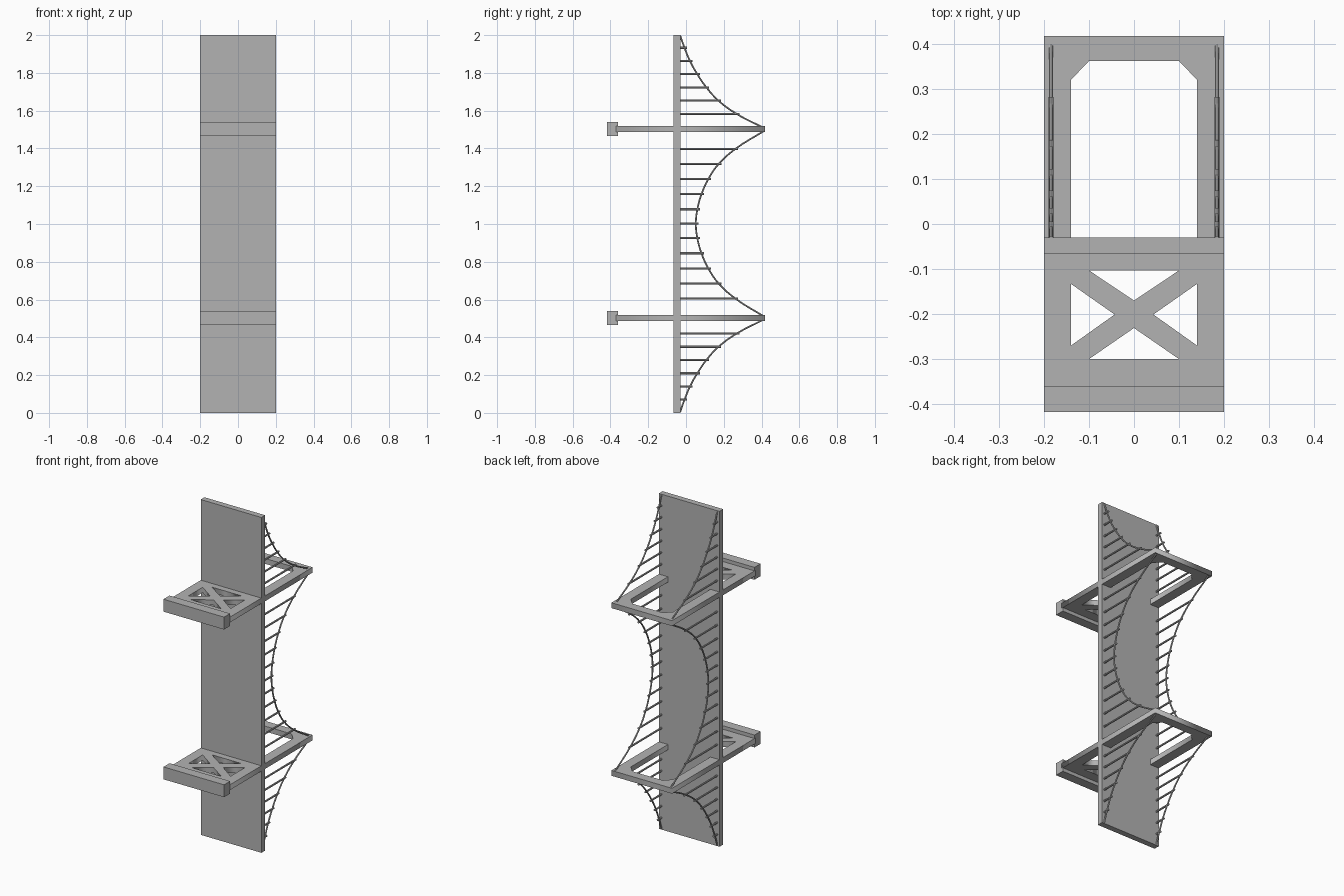
import bpy

old = bpy.data.objects.get("Cube")
if old:
    bpy.data.objects.remove(old, do_unlink=True)

grey = bpy.data.materials.new("plain_grey")
grey.use_nodes = True
GREY = (0.45, 0.45, 0.45, 1)
grey.diffuse_color = GREY
grey.node_tree.nodes["Principled BSDF"].inputs["Base Color"].default_value = GREY

MID = 1.003           # height of the mirror plane between the two towers
TOWERS = (0.503, 1.503)
CABLE_X = 0.184


def box(name, lo, hi):
    bpy.ops.mesh.primitive_cube_add(size=1, location=[(a + b) / 2 for a, b in zip(lo, hi)])
    ob = bpy.context.object
    ob.name = name
    ob.scale = [b - a for a, b in zip(lo, hi)]
    ob.data.materials.append(grey)


def to_mesh(ob):
    bpy.ops.object.select_all(action='DESELECT')
    ob.select_set(True)
    bpy.context.view_layer.objects.active = ob
    bpy.ops.object.convert(target='MESH')
    return bpy.context.object


def plate(name, loops, z, half):
    """Flat plate from an outline and hole loops."""
    cu = bpy.data.curves.new(name, 'CURVE')
    cu.dimensions = '2D'
    cu.fill_mode = 'BOTH'
    cu.extrude = half
    for loop in loops:
        sp = cu.splines.new('POLY')
        sp.points.add(len(loop) - 1)
        for p, (x, y) in zip(sp.points, loop):
            p.co = (x, y, 0, 1)
        sp.use_cyclic_u = True
    cu.materials.append(grey)
    ob = bpy.data.objects.new(name, cu)
    ob.location.z = z
    bpy.context.collection.objects.link(ob)
    to_mesh(ob)


def tube(name, points, radius, smooth_path=False):
    cu = bpy.data.curves.new(name, 'CURVE')
    cu.dimensions = '3D'
    cu.bevel_depth = radius
    cu.bevel_resolution = 2
    cu.resolution_u = 4
    cu.use_fill_caps = True
    sp = cu.splines.new('BEZIER' if smooth_path else 'POLY')
    if smooth_path:
        sp.bezier_points.add(len(points) - 1)
        for p, co in zip(sp.bezier_points, points):
            p.co = co
            p.handle_left_type = p.handle_right_type = 'AUTO'
    else:
        sp.points.add(len(points) - 1)
        for p, co in zip(sp.points, points):
            p.co = (*co, 1)
    cu.materials.append(grey)
    ob = bpy.data.objects.new(name, cu)
    bpy.context.collection.objects.link(ob)
    ob = to_mesh(ob)
    bpy.ops.object.shade_smooth_by_angle()


# Deck slab
box("deck", (-0.2, -0.065, 0), (0.2, -0.03, 2))

# Towers: outline, arched opening, four triangular gaps around the cross brace
outline = [(-0.2, -0.37), (0.2, -0.37), (0.2, 0.417), (-0.2, 0.417)]
opening = [(-0.14, -0.045), (0.14, -0.045), (0.14, 0.32),
           (0.1, 0.362), (-0.1, 0.362), (-0.14, 0.32)]
gaps = [[(-0.1, -0.103), (0.1, -0.103), (0, -0.17)],
        [(-0.1, -0.3), (0.1, -0.3), (0, -0.231)]]
gaps += [[(s * 0.14, -0.133), (s * 0.14, -0.27), (s * 0.043, -0.201)] for s in (-1, 1)]
for label, z in zip(("lower", "upper"), TOWERS):
    plate(label + "_tower", [outline, opening] + gaps, z, 0.016)
    box(label + "_tower_footing", (-0.2, -0.417, z - 0.037), (0.2, -0.36, z + 0.037))

# Cable paths as (z, y); inner points carry the hangers
side_span = [(0.005, -0.031), (0.07, -0.008), (0.14, 0.021), (0.21, 0.06),
             (0.28, 0.108), (0.35, 0.172), (0.42, 0.268), (0.492, 0.407)]
half_span = [(0.514, 0.407), (0.605, 0.262), (0.685, 0.173), (0.765, 0.118),
             (0.845, 0.082), (0.925, 0.06)]


def flip(path):
    return [(2 * MID - z - 0.003, y) for z, y in reversed(path)]


spans = {"lower": side_span,
         "main": half_span + [(MID, 0.052)] + flip(half_span),
         "upper": flip(side_span)}
for side, x in (("left", CABLE_X), ("right", -CABLE_X)):
    for label, path in spans.items():
        tube(f"{label}_cable_{side}", [(x, y, z) for z, y in path], 0.0045, True)
        for z, y in path[1:-1]:
            tube(f"{label}_hanger_{side}", [(x, -0.04, z), (x, y + 0.014, z)], 0.0055)
